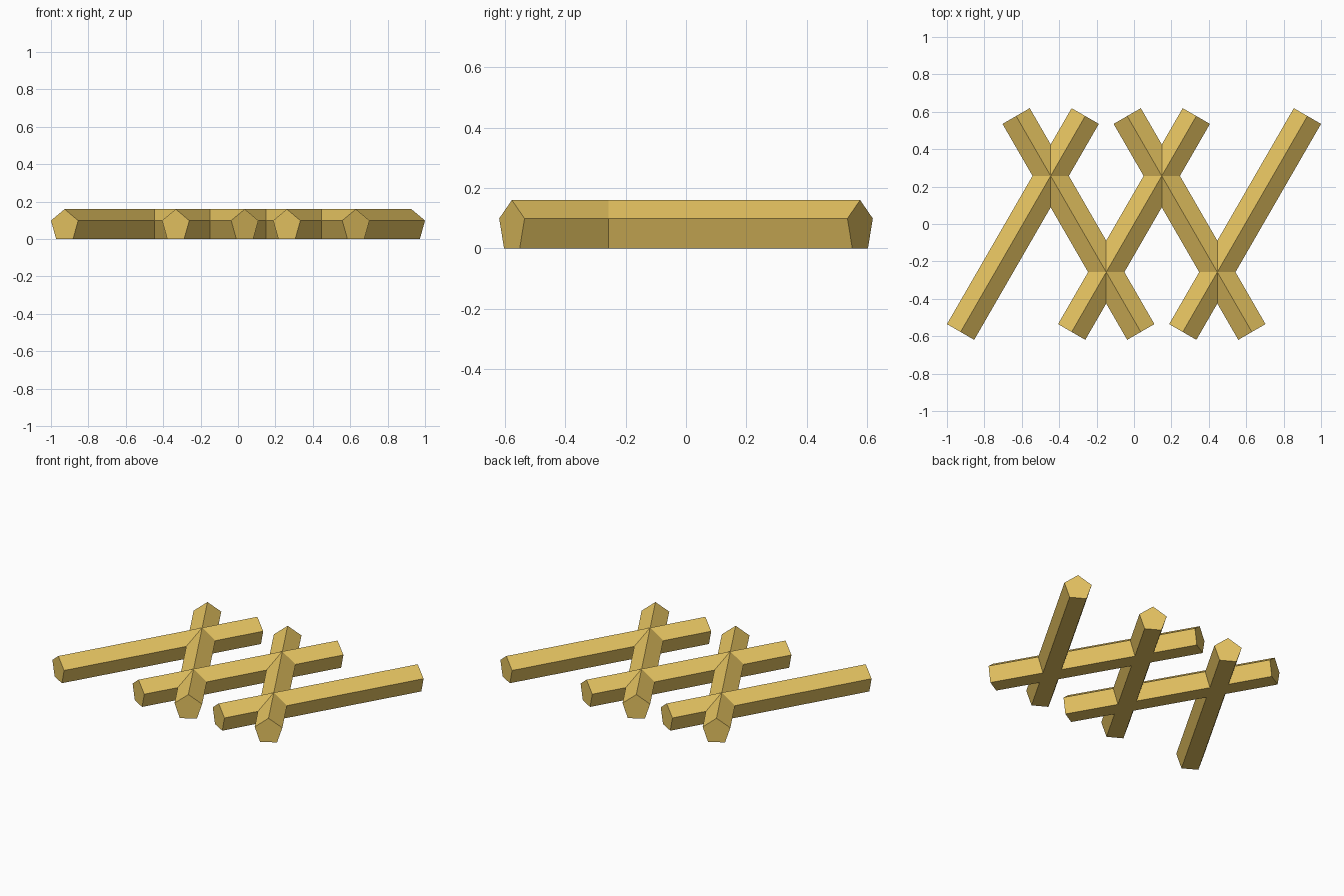
import bpy, bmesh
from math import sin, cos, pi, radians

if "Cube" in bpy.data.objects:
    bpy.data.objects.remove(bpy.data.objects["Cube"])

LENGTH = 1.333          # bar length
R = 0.0884              # pentagon circumradius
SPACING = 0.297         # distance between bar centres along x

gold = bpy.data.materials.new("gold")
gold.diffuse_color = (0.79, 0.55, 0.12, 1)
gold.use_nodes = True
gold.node_tree.nodes["Principled BSDF"].inputs["Base Color"].default_value = gold.diffuse_color


def bar(name, x, angle):
    """Pentagonal bar lying flat, ridge up, centred on (x, 0)."""
    dx, dy = cos(angle), sin(angle)
    bm = bmesh.new()
    rings = []
    for t in (-LENGTH / 2, LENGTH / 2):
        ring = []
        for i in range(5):
            a = 2 * pi * i / 5
            s, z = R * sin(a), R * (cos(a) + cos(pi / 5))
            ring.append(bm.verts.new((x + t * dx - s * dy, t * dy + s * dx, z)))
        rings.append(ring)
    a, b = rings
    bm.faces.new(a)
    bm.faces.new(b[::-1])
    for i in range(5):
        j = (i + 1) % 5
        bm.faces.new((a[i], b[i], b[j], a[j]))
    bmesh.ops.recalc_face_normals(bm, faces=bm.faces)
    mesh = bpy.data.meshes.new(name)
    bm.to_mesh(mesh)
    bm.free()
    mesh.materials.append(gold)
    ob = bpy.data.objects.new(name, mesh)
    bpy.context.collection.objects.link(ob)
    return ob


# Five bars leaning alternately right and left
bars = [bar(f"bar_{i}", (i - 2) * SPACING, radians(60 if i % 2 == 0 else 120))
        for i in range(5)]

# Fuse them into one lattice
lattice = bars[0]
lattice.name = "crossed_bar_lattice"
bpy.context.view_layer.objects.active = lattice
for other in bars[1:]:
    mod = lattice.modifiers.new("fuse", 'BOOLEAN')
    mod.operation = 'UNION'
    mod.solver = 'EXACT'
    mod.object = other
    bpy.ops.object.modifier_apply(modifier=mod.name)
    bpy.data.objects.remove(other)
